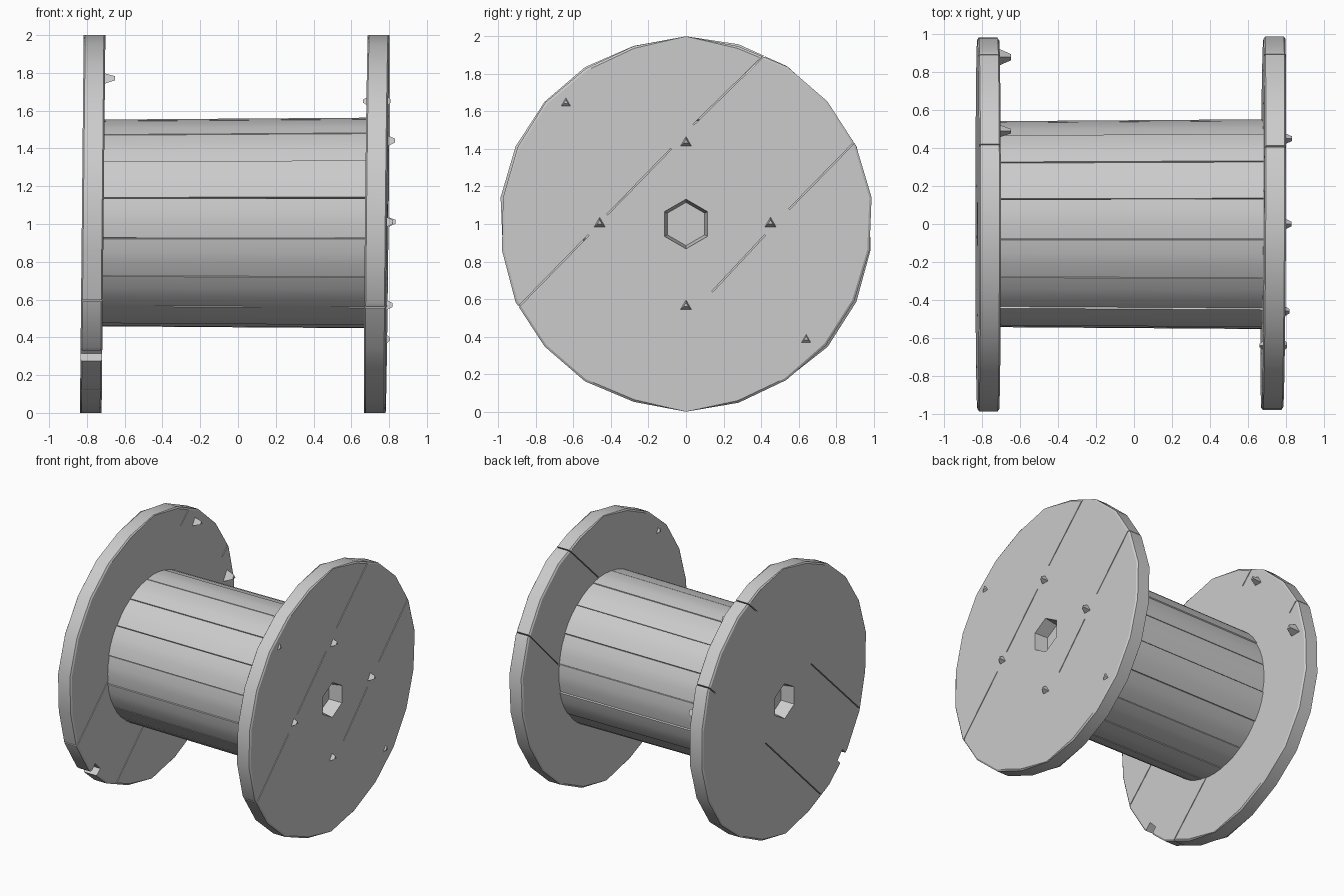
import bpy, bmesh, math, random
from mathutils import Vector, Matrix

if "Cube" in bpy.data.objects:
    bpy.data.objects.remove(bpy.data.objects["Cube"])

random.seed(4)
AXIS_Z = 1.0


def add_object(name, bm):
    bmesh.ops.recalc_face_normals(bm, faces=bm.faces)
    me = bpy.data.meshes.new(name)
    bm.to_mesh(me)
    bm.free()
    ob = bpy.data.objects.new(name, me)
    bpy.context.collection.objects.link(ob)
    return ob


def loft(name, rings, caps=True):
    """Skin a list of equal-length point rings."""
    bm = bmesh.new()
    vs = [[bm.verts.new(p) for p in r] for r in rings]
    n = len(vs[0])
    for a, b in zip(vs, vs[1:]):
        for i in range(n):
            j = (i + 1) % n
            bm.faces.new((a[i], a[j], b[j], b[i]))
    if caps:
        bm.faces.new(vs[0])
        bm.faces.new(vs[-1])
    return add_object(name, bm)


def ring(x, r, n, start=90):
    return [(x, r * math.cos(math.radians(start) + math.tau * i / n),
             AXIS_Z + r * math.sin(math.radians(start) + math.tau * i / n)) for i in range(n)]


def box(name, p, q, x, width, depth=0.4):
    """Box running from p to q in the (y, z) plane, centred on x."""
    p, q = Vector((0, *p)), Vector((0, *q))
    d = q - p
    bm = bmesh.new()
    m = (Matrix.Translation((p + q) / 2 + Vector((x, 0, AXIS_Z)))
         @ Matrix.Rotation(math.atan2(d.z, d.y), 4, 'X')
         @ Matrix.Diagonal((depth, d.length, width, 1)))
    bmesh.ops.create_cube(bm, size=1, matrix=m)
    return add_object(name, bm)


def smooth(ob, angle=30):
    bpy.ops.object.select_all(action='DESELECT')
    ob.select_set(True)
    bpy.context.view_layer.objects.active = ob
    bpy.ops.object.shade_smooth_by_angle(angle=math.radians(angle))


def cut(ob, cutters):
    for c in cutters:
        c.hide_render = True
        m = ob.modifiers.new("cut", 'BOOLEAN')
        m.operation, m.solver, m.object = 'DIFFERENCE', 'EXACT', c
    dg = bpy.context.evaluated_depsgraph_get()
    me = bpy.data.meshes.new_from_object(ob.evaluated_get(dg))
    ob.modifiers.clear()
    ob.data = me
    for c in cutters:
        bpy.data.objects.remove(c)


def flange(name, x0, x1, outer, slits, notches=()):
    """Worn 22-sided board disc with an axle socket on its outer face."""
    rim = [random.uniform(0.984, 1.0) if i % 11 else 1.0 for i in range(22)]
    rings = []
    for x, k in ((x0, 0.988), (x0 + 0.008, 1), (x1 - 0.008, 1), (x1, 0.988)):
        rings.append([(px, py * s * k, AXIS_Z + (pz - AXIS_Z) * s * (1 if s == 1 else k))
                      for (px, py, pz), s in zip(ring(x, 1.0, 22), rim)])
    ob = loft(name, rings)
    s = 1 if outer > 0 else -1
    cutters = [loft("socket_cutter", [ring(outer + 0.05 * s, 0.135, 6), ring(outer, 0.132, 6),
                                      ring(outer - 0.1 * s, 0.115, 6)])]
    cutters += [box("slit_cutter", p, q, outer, 0.007) for p, q in slits]
    cutters += [box("notch_cutter", p, q, outer, w) for p, q, w in notches]
    cut(ob, cutters)
    # slight warp so the disc is not perfectly square to the drum
    for v in ob.data.vertices:
        v.co.x += 0.01 * (v.co.z - AXIS_Z) + (0.005 * v.co.y if s > 0 else 0)
    smooth(ob)
    return ob


# flanges
flange("right_flange", 0.677, 0.792, 0.792,
       [((0.5, 0.98), (0.04, 0.53)), ((-0.08, 0.40), (-0.42, 0.05)),
        ((-0.52, -0.06), (-0.95, -0.50)), ((1.0, 0.54), (0.55, 0.08)),
        ((0.42, -0.06), (0.14, -0.36))])
flange("left_flange", -0.827, -0.712, -0.827,
       [((-0.32, 0.16), (-0.95, -0.45)), ((0.23, -0.23), (-0.6, -1.04)),
        ((0.5, 0.97), (0.32, 0.80)), ((1.0, 0.54), (0.82, 0.37))],
       [((-0.655, -0.655), (-0.8, -0.8), 0.085)])

# drum of sixteen boards, separated by narrow V seams
boards = 16
jitter = [random.uniform(-0.006, 0.005) for _ in range(boards)]


def drum_ring(x, r):
    pts = []
    pitch = math.tau / boards
    for i in range(boards):
        a = math.pi + math.radians(8.5) + i * pitch
        for f, dr in ((0, -0.012), (0.012, 0), (0.35, 0.002), (0.65, 0.002), (0.988, 0)):
            rr = r + dr + jitter[i]
            pts.append((x, rr * math.cos(a + f * pitch), AXIS_Z + 0.005 + rr * math.sin(a + f * pitch)))
    return pts


smooth(loft("drum", [drum_ring(-0.722, 0.546), drum_ring(0.69, 0.556)], caps=False))


# bolt heads: small three-sided lumps
def bolt(name, x, y, z, direction, size, height):
    base = ring(x - 0.01 * direction, size, 3, 210)
    tip = ring(x + height * direction, size * 0.35, 3, 210)
    loft(name, [[(px, py + y, pz + z) for px, py, pz in base],
                [(px, py + y, pz + z + 0.008) for px, py, pz in tip]])


for i, (y, z, h) in enumerate([(0, 0.43, 0.035), (-0.46, 0, 0.03), (0.45, 0, 0.04),
                               (0, -0.44, 0.03), (0.64, -0.62, 0.012), (-0.64, 0.64, 0.012)]):
    bolt(f"right_bolt_{i + 1}", 0.792 + 0.01 * z + 0.005 * y, y, z, 1, 0.04, h)
bolt("inner_bolt_top", -0.705, 0.49, 0.76, 1, 0.04, 0.055)
bolt("inner_bolt_side", -0.71, 0.88, 0.2, 1, 0.055, 0.06)
bolt("inner_bolt_right", 0.683, -0.64, 0.64, -1, 0.035, 0.02)
